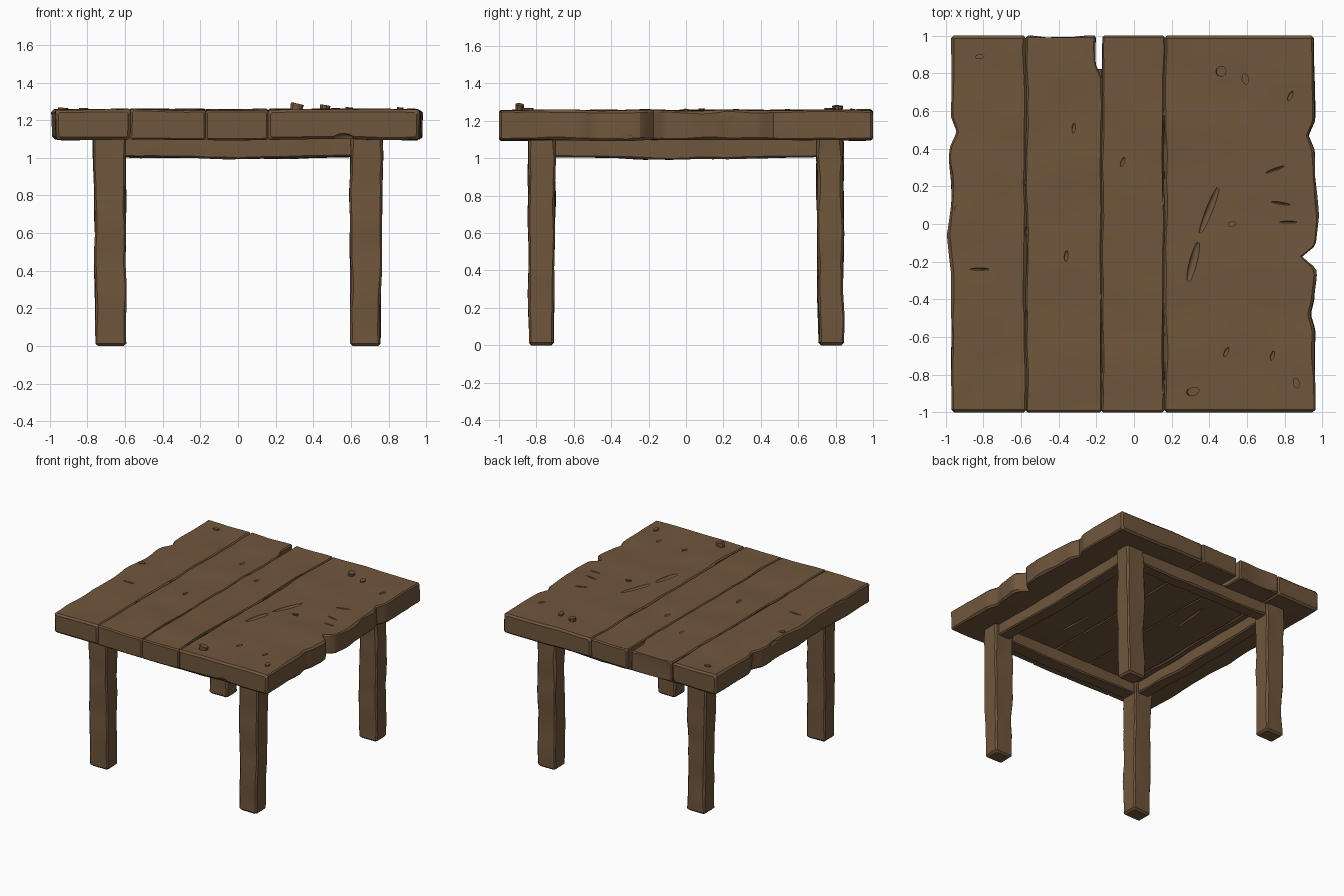
import bpy, bmesh, math, random
from mathutils import Vector, Matrix, noise

if "Cube" in bpy.data.objects:
    bpy.data.objects.remove(bpy.data.objects["Cube"])

random.seed(4)
wood = bpy.data.materials.new("weathered brown wood")
wood.diffuse_color = (0.162, 0.093, 0.045, 1)
wood.use_nodes = True
wood.node_tree.nodes["Principled BSDF"].inputs["Base Color"].default_value = wood.diffuse_color


def finish(name, bm):
    bmesh.ops.recalc_face_normals(bm, faces=bm.faces)
    me = bpy.data.meshes.new(name)
    bm.to_mesh(me)
    bm.free()
    me.materials.append(wood)
    ob = bpy.data.objects.new(name, me)
    bpy.context.collection.objects.link(ob)
    return ob


def activate(ob):
    bpy.ops.object.select_all(action='DESELECT')
    ob.select_set(True)
    bpy.context.view_layer.objects.active = ob


def smooth(ob):
    activate(ob)
    bpy.ops.object.shade_smooth_by_angle(angle=math.radians(28))


def ring(u0, u1, v0, v1, c, n, m):
    """Chamfered rectangle with n spans across and m spans up."""
    us = [u0 + c + (u1 - u0 - 2 * c) * i / n for i in range(n + 1)]
    vs = [v0 + c + (v1 - v0 - 2 * c) * i / m for i in range(m + 1)]
    return ([(u, v0) for u in us] + [(u1, v) for v in vs] +
            [(u, v1) for u in reversed(us)] + [(u0, v) for v in reversed(vs)])


def beam(name, axis, t0, t1, steps, section, c=0.012, n=3, m=3, amp=0.009, freq=4):
    """Hewn timber lofted along an axis; section(t) gives u0, u1, v0, v1."""
    place = {'x': lambda t, u, v: Vector((t, u, v)),
             'y': lambda t, u, v: Vector((u, t, v)),
             'z': lambda t, u, v: Vector((u, v, t))}[axis]
    d = place(1, 0, 0)
    ts = [t0 + c + (t1 - t0 - 2 * c) * i / steps for i in range(steps + 1)]
    stations = [(t0, c)] + [(t, 0) for t in ts] + [(t1, c)]
    bm = bmesh.new()
    rows = []
    for t, inset in stations:
        u0, u1, v0, v1 = section(t)
        chamfer = c * (0.6 + 0.9 * abs(noise.noise(place(t, u0, v0) * 5)))
        row = []
        for u, v in ring(u0 + inset, u1 - inset, v0 + inset, v1 - inset, chamfer, n, m):
            p = place(t, u, v)
            k = noise.noise_vector(p * freq) * amp
            k -= d * k.dot(d)
            row.append(bm.verts.new(p + k))
        rows.append(row)
    k = len(rows[0])
    for a, b in zip(rows, rows[1:]):
        for i in range(k):
            j = (i + 1) % k
            bm.faces.new((a[i], a[j], b[j], b[i]))
    bm.faces.new(rows[0])
    bm.faces.new(rows[-1])
    return finish(name, bm)


def bump(y, centre, width):
    """Triangular bump of height 1."""
    return max(0, 1 - abs(y - centre) / width)


# Tabletop plank outlines: x as a function of y, with notches and bulges
def left_edge(y):
    return -.968 - .025 * bump(y, -.06, .2) - .012 * bump(y, .35, .12) + .03 * bump(y, .49, .08)


def right_edge(y):
    return (.96 + .02 * bump(y, .04, .2) - .07 * bump(y, -.175, .06) + .012 * bump(y, -.28, .1)
            - .022 * bump(y, -.48, .08) - .033 * bump(y, .47, .08))


def slot_edge(y):
    return -.17 - .035 * min(1, max(0, (y - .77) / .08))


joint_a, joint_b, joint_c = (lambda y, x=x: x for x in (-.572, -.17, .16))
planks = []
for name, le, re, c in [("tabletop_plank_left", left_edge, joint_a, .014),
                        ("tabletop_plank_mid_left", joint_a, slot_edge, .009),
                        ("tabletop_plank_mid_right", joint_b, joint_c, .009),
                        ("tabletop_plank_right", joint_c, right_edge, .014)]:
    planks.append(beam(name, 'y', -1, 1, 80,
                       lambda t, le=le, re=re: (le(t), re(t), 1.098, 1.257),
                       c=c, n=8, m=4, amp=.008))

# Cutter: gouge, joint cracks, pits and chipped edges
bm = bmesh.new()


def cut(x, y, z, sx, sy, sz, turn=0):
    mat = (Matrix.Translation((x, y, z)) @ Matrix.Rotation(turn, 4, 'Z') @
           Matrix.Diagonal((sx, sy, sz, 1)))
    bmesh.ops.create_icosphere(bm, subdivisions=2, radius=1, matrix=mat)


cut(.315, -.2, 1.262, .022, .12, .022, -.25)
cut(.40, .075, 1.262, .02, .15, .022, -.38)
for y in (.35, -.65):
    cut(.157, y, 1.26, .008, .28, .03)
for y in (-.04, -.48):
    cut(-.574, y, 1.26, .009, .03, .025)
cut(-.173, -.6, 1.26, .006, .3, .02)
for x, y, turn in [(.75, .29, .35), (.78, .11, -.15), (.82, .01, 0), (-.82, -.24, 0)]:
    cut(x, y, 1.26, .055, .007, .015, turn)
for x, y in [(.735, -.7), (.49, -.68), (-.32, .51), (-.06, .33), (.83, .68), (-.36, -.17)]:
    cut(x, y, 1.26, .011, .03, .013, random.uniform(-.5, .5))
cut(-.4, 1.03, 1.19, .25, .045, .2)
cut(.56, -1, 1.1, .06, .03, .03)
for s in (-1, 1):
    for y in (-.6, -.35, .25, .75):
        cut(s * .99, y, random.choice((1.11, 1.25)), .03, random.uniform(.06, .12), .035)
    cut(s * .3, -s * .3, 1.095, .012, .18, .015, s * .1)
cutter = finish("gouge_cutter", bm)
cutter.hide_render = True
for p in planks:
    mod = p.modifiers.new("gouges", 'BOOLEAN')
    mod.operation = 'DIFFERENCE'
    mod.solver = 'EXACT'
    mod.object = cutter
    activate(p)
    bpy.ops.object.modifier_apply(modifier=mod.name)
    smooth(p)
bpy.data.objects.remove(cutter)

# Legs, narrowing slightly towards the floor
for sy, fb in ((-1, "front"), (1, "back")):
    for sx, lr in ((-1, "left"), (1, "right")):
        def section(t, sx=sx, sy=sy):
            k = .012 * (1 - t / 1.1)
            return (*sorted((sx * .597, sx * (.768 - k))),
                    *sorted((sy * (.697 + k), sy * .842)))
        smooth(beam(f"{fb}_{lr}_leg", 'z', 0, 1.12, 24, section, c=.014, freq=5))

# Aprons between the legs, sagging slightly in the middle
for s, fb, lr in ((-1, "front", "left"), (1, "back", "right")):
    for name, axis, off, half in ((fb, 'x', .77, .66), (lr, 'y', .68, .75)):
        smooth(beam(f"{name}_apron", axis, -half, half, 20,
                    lambda t, c=s * off: (c - .055, c + .055,
                                          1.008 - .012 * math.cos(t * 2.2), 1.115)))

# Worn pegs in the tabletop: x, y, half sizes, top height
for i, (x, y, a, b, top) in enumerate([
        (.31, -.89, .036, .024, 1.288), (.46, .81, .028, .03, 1.28),
        (.86, -.845, .018, .03, 1.268), (.59, .77, .02, .032, 1.268),
        (.52, 0, .024, .014, 1.264), (-.82, .89, .026, .014, 1.264),
        (-.93, .085, .028, .018, 1.266)]):
    bm = bmesh.new()
    mat = (Matrix.Translation((x, y, top - .025)) @ Matrix.Rotation(.2, 4, 'Z') @
           Matrix.Rotation(8 * (top - 1.26), 4, 'Y') @ Matrix.Diagonal((a, b, 1, 1)))
    bmesh.ops.create_cone(bm, cap_ends=True, segments=8, radius1=.85, radius2=1,
                          depth=.05, matrix=mat)
    smooth(finish(f"peg_{i + 1}", bm))
